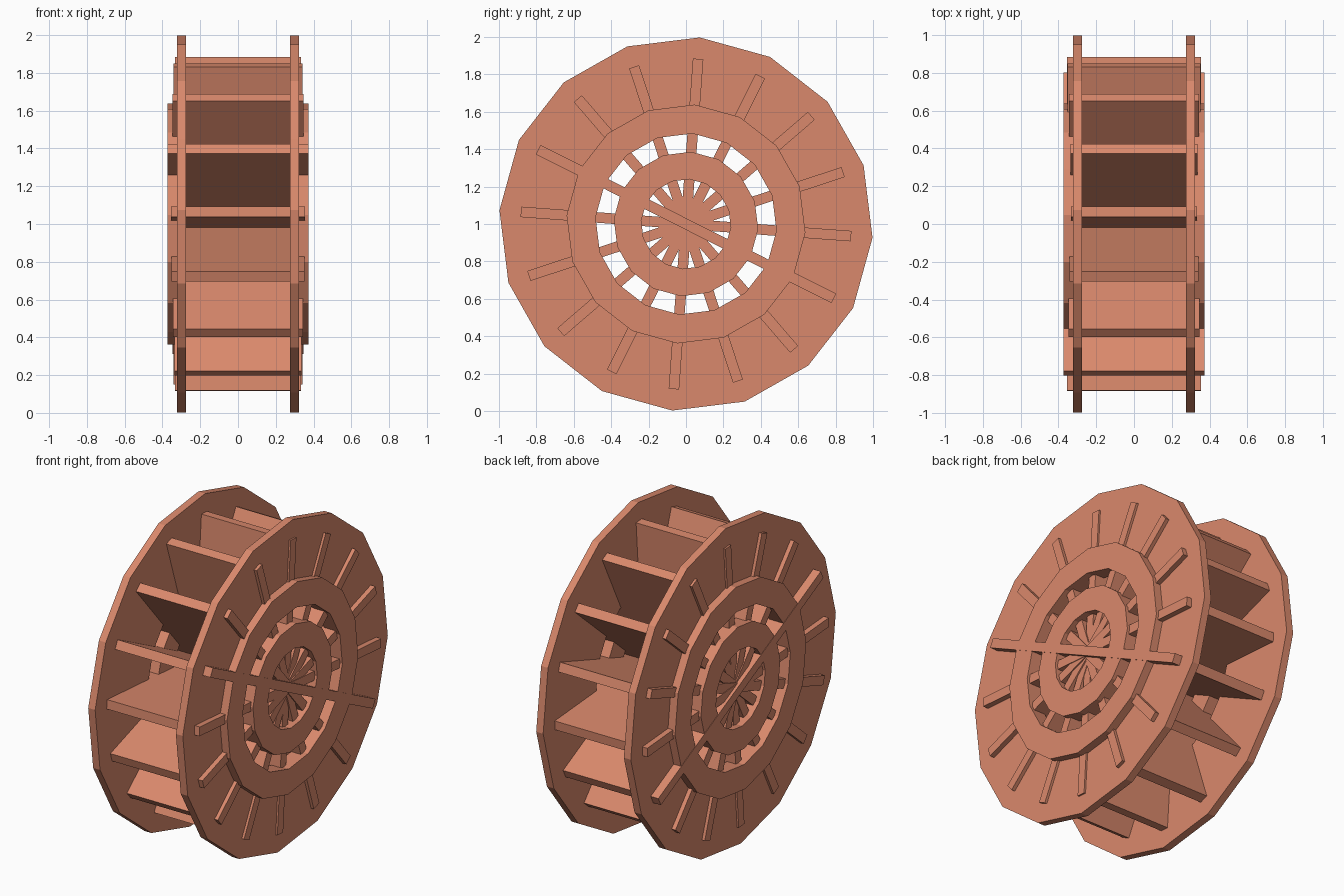
import bpy, bmesh
from math import sin, cos, radians, pi
from mathutils import Matrix

if "Cube" in bpy.data.objects:
    bpy.data.objects.remove(bpy.data.objects["Cube"])

SIDES = 16
PHASE = radians(-4.2)
CENTRE_Z = 1.0

wood = bpy.data.materials.new("terracotta_wood")
wood.diffuse_color = (0.70, 0.25, 0.15, 1)
wood.use_nodes = True
wood.node_tree.nodes["Principled BSDF"].inputs["Base Color"].default_value = wood.diffuse_color


def finish(bm, name):
    bmesh.ops.recalc_face_normals(bm, faces=bm.faces)
    mesh = bpy.data.meshes.new(name)
    bm.to_mesh(mesh)
    bm.free()
    mesh.materials.append(wood)
    obj = bpy.data.objects.new(name, mesh)
    obj.location.z = CENTRE_Z
    bpy.context.collection.objects.link(obj)
    return obj


def ring(name, x0, x1, r_in, r_out):
    """Faceted flat ring around the x axis."""
    bm = bmesh.new()
    profile = [(x0, r_in), (x1, r_in), (x1, r_out), (x0, r_out)]
    loops = []
    for i in range(SIDES):
        a = PHASE + 2 * pi * i / SIDES
        loops.append([bm.verts.new((x, r * cos(a), r * sin(a))) for x, r in profile])
    for i in range(SIDES):
        a, b = loops[i], loops[(i + 1) % SIDES]
        for j in range(4):
            k = (j + 1) % 4
            bm.faces.new((a[j], a[k], b[k], b[j]))
    return finish(bm, name)


def plank(name, angle, half_width, radius=0.885, thick=0.056):
    """Board running across the full diameter, forming two opposite paddles."""
    bm = bmesh.new()
    bmesh.ops.create_cube(bm, size=1)
    bm.transform(Matrix.Rotation(angle, 4, 'X')
                 @ Matrix.Diagonal((2 * half_width, 2 * radius, thick, 1)))
    return finish(bm, name)


# Both side wheels: big rim, raised middle ring and hub ring
for side, s in (("left", -1), ("right", 1)):
    ring(side + "_outer_rim", s * 0.275, s * 0.322, 0.635, 1.0)
    ring(side + "_middle_ring", s * 0.275, s * 0.372, 0.485, 0.64)
    ring(side + "_hub_ring", s * 0.275, s * 0.372, 0.24, 0.387)

# Paddle boards, each a slightly different width where they cross
widths = [0.356, 0.352, 0.345, 0.337, 0.333, 0.341, 0.348, 0.374]
for i, w in enumerate(widths):
    plank(f"paddle_board_{i + 1}", PHASE + 2 * pi * i / SIDES, w)
